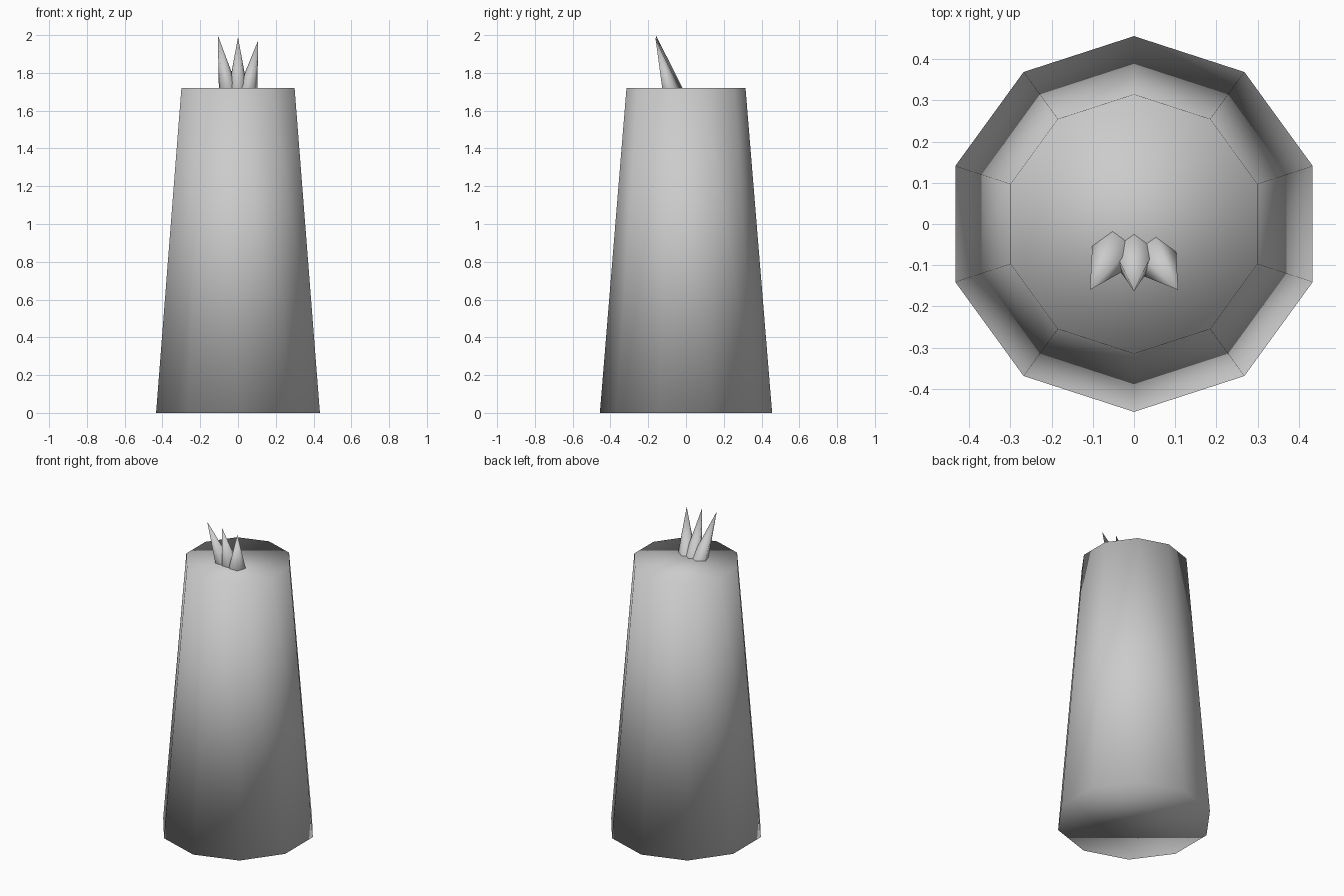
import bpy
import bmesh
from math import cos, sin, pi

cube = bpy.data.objects.get("Cube")
if cube:
    bpy.data.objects.remove(cube, do_unlink=True)

TOP = 1.72

# Single plain grey
grey = bpy.data.materials.new("light_grey")
grey.use_nodes = True
colour = (0.6, 0.6, 0.6, 1)
grey.diffuse_color = colour
grey.node_tree.nodes["Principled BSDF"].inputs["Base Color"].default_value = colour


def finish(name, bm):
    """Turn a bmesh into a fully smooth-shaded grey object."""
    bmesh.ops.recalc_face_normals(bm, faces=bm.faces)
    for face in bm.faces:
        face.smooth = True
    mesh = bpy.data.meshes.new(name)
    bm.to_mesh(mesh)
    bm.free()
    mesh.materials.append(grey)
    obj = bpy.data.objects.new(name, mesh)
    bpy.context.collection.objects.link(obj)
    return obj


def ring(bm, sides, radius, x, y, z):
    """Regular polygon of vertices with one corner towards the back."""
    return [bm.verts.new((x + radius * sin(2 * pi * i / sides),
                          y + radius * cos(2 * pi * i / sides), z))
            for i in range(sides)]


# Tapered ten-sided body, capped at both ends
bm = bmesh.new()
low = ring(bm, 10, 0.456, 0, 0, 0)
high = ring(bm, 10, 0.315, 0, 0, TOP)
bm.faces.new(low)
bm.faces.new(high)
for i in range(10):
    j = (i + 1) % 10
    bm.faces.new((low[i], low[j], high[j], high[i]))
finish("body", bm)


# Forward-leaning five-sided tufts on the top
def tuft(name, base_x, base_y, tip):
    bm = bmesh.new()
    base = ring(bm, 5, 0.052, base_x, base_y, TOP)
    point = bm.verts.new(tip)
    for i in range(5):
        bm.faces.new((base[i], base[(i + 1) % 5], point))
    finish(name, bm)


tuft("right_tuft", -0.052, -0.07, (-0.107, -0.16, 2.0))
tuft("middle_tuft", 0, -0.077, (0, -0.163, 1.99))
tuft("left_tuft", 0.053, -0.084, (0.107, -0.16, 1.973))
